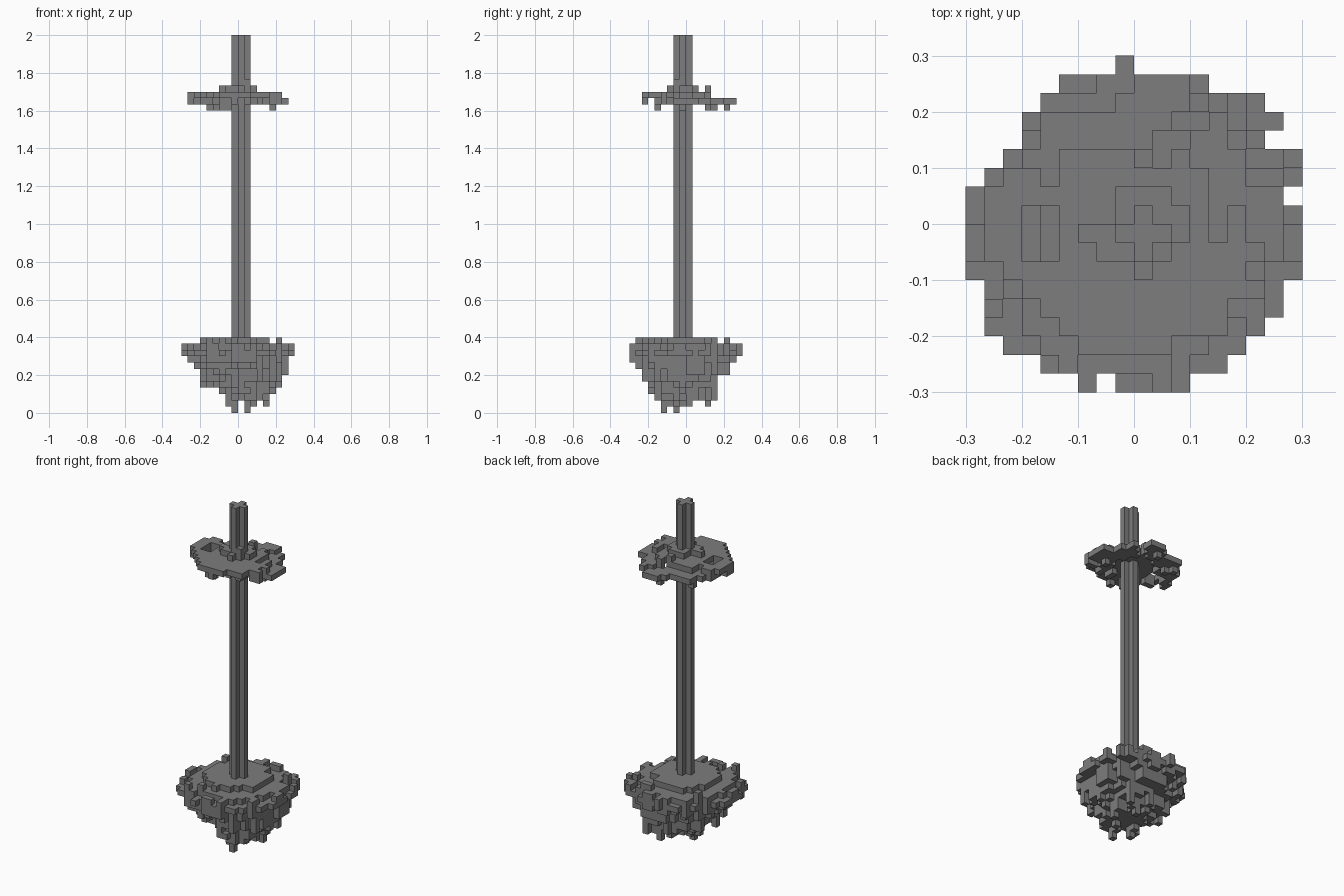
import bpy
import bmesh
import random
from mathutils import Vector

if "Cube" in bpy.data.objects:
    bpy.data.objects.remove(bpy.data.objects["Cube"], do_unlink=True)

CELL = 1 / 30          # edge of one block
HALF = 9               # blocks from the centre to the side
rng = random.Random(7)
jitter = {(i, j): rng.uniform(-1, 1) for i in range(18) for j in range(18)}

stone = bpy.data.materials.new("dark_grey")
stone.use_nodes = True
stone.diffuse_color = (0.205, 0.205, 0.205, 1)
stone.node_tree.nodes["Principled BSDF"].inputs["Base Color"].default_value = stone.diffuse_color


def add_object(name, bm):
    mesh = bpy.data.meshes.new(name)
    bm.to_mesh(mesh)
    bm.free()
    mesh.materials.append(stone)
    obj = bpy.data.objects.new(name, mesh)
    bpy.context.collection.objects.link(obj)
    return obj


def block_object(name, cells):
    """Skin a set of grid cells with only the exposed square faces."""
    bm = bmesh.new()
    corners = {}

    def vert(p):
        if p not in corners:
            i, j, k = p
            corners[p] = bm.verts.new(Vector((i - HALF, j - HALF, k)) * CELL)
        return corners[p]

    for cell in sorted(cells):
        for axis in range(3):
            u, v = (axis + 1) % 3, (axis + 2) % 3
            for side in (0, 1):
                near = list(cell)
                near[axis] += 2 * side - 1
                if tuple(near) in cells:
                    continue
                loop = []
                for du, dv in ((0, 0), (1, 0), (1, 1), (0, 1)):
                    p = list(cell)
                    p[axis] += side
                    p[u] += du
                    p[v] += dv
                    loop.append(vert(tuple(p)))
                bm.faces.new(loop if side else loop[::-1])
    return add_object(name, bm)


def radius(i, j, ci, cj):
    return ((i - ci) ** 2 + (j - cj) ** 2) ** 0.5


# Ragged outline of the rock: first and last block of each row, front to back
rows = [(8, 11), (4, 13), (2, 14), (1, 15), (1, 16), (1, 16), (0, 17), (0, 17), (0, 17),
        (0, 17), (0, 16), (1, 17), (2, 17), (3, 15), (3, 16), (4, 15), (5, 12), (8, 8)]
outline = {(i, j) for j, (a, b) in enumerate(rows) for i in range(a, b + 1)}
outline.add((6, 0))

# Rock underside: x and y extents of each layer, from the bottom up
layers = {2: (7, 14, 4, 13), 3: (6, 14, 3, 13), 4: (3, 15, 3, 14), 5: (3, 16, 2, 14),
          6: (3, 16, 2, 15), 7: (2, 16, 1, 15), 8: (1, 16, 0, 16)}
fullness = {2: 0.6, 3: 0.75, 4: 0.72, 5: 0.78, 6: 0.86, 7: 0.92, 8: 0.94}
rock = set()
for i, j in outline:
    noise = jitter[i, j]
    for k, (x0, x1, y0, y1) in layers.items():
        u = (2 * i - x0 - x1) / (x1 - x0 + 1)
        v = (2 * j - y0 - y1) / (y1 - y0 + 1)
        inside = x0 <= i <= x1 and y0 <= j <= y1
        if inside and u * u + v * v < fullness[k] + 0.28 * noise:
            rock.add((i, j, k))
    # Rim and the low mound that steps up to the pole
    rock.add((i, j, 9))
    reach = radius(i, j, 8.5, 8.5) + 0.5 * noise
    if reach < 7.2 or noise > 0.3:
        rock.add((i, j, 10))
    if reach < 5.2 or (reach > 7 and noise > 0.85 and 0 < i < 17 and 0 < j < 16):
        rock.add((i, j, 11))

# Rim ends on the sides and front
rock.update((i, j, 10) for i, j in ((0, 7), (0, 8), (17, 7), (17, 8), (8, 0), (9, 0)))
rock.update((i, 0, 8) for i in (9, 10))

# Hanging spikes under the rock
for i, j, low in ((8, 7, 0), (10, 5, 0), (7, 7, 1), (8, 8, 1), (10, 6, 1), (11, 7, 1),
                  (13, 13, 2), (13, 9, 1), (11, 12, 1), (3, 8, 4), (15, 8, 4)):
    rock.update((i, j, k) for k in range(low, 7))
block_object("floating_rock", rock)

# Pole: a cross-shaped profile extruded upward
bm = bmesh.new()
quarter = [(1.5, -0.5), (1.5, 0.5), (0.5, 0.5)]
profile = []
for turn in range(4):
    for x, y in quarter:
        for step in range(turn):
            x, y = -y, x
        profile.append(bm.verts.new(((x + 0.5) * CELL, (y - 0.5) * CELL, 11 * CELL)))
base = bm.faces.new(profile)
top = bmesh.ops.extrude_face_region(bm, geom=[base], use_keep_orig=True)["geom"]
bmesh.ops.translate(bm, verts=[g for g in top if isinstance(g, bmesh.types.BMVert)],
                    vec=(0, 0, 2 - 11 * CELL))
bmesh.ops.recalc_face_normals(bm, faces=bm.faces)
add_object("pole", bm)

# Ragged disc near the pole top: lower at the back, with a notch, a hole and a loose flap
disc = set()
for i, j in sorted(outline):
    noise = jitter[17 - i, j]
    reach = radius(i, j, 8.5, 8.5)
    flap = radius(i, j, 10.3, 14.8) < 2
    notch = abs(j - i - 2.5) < 0.7 and i + j > 20
    hole = radius(i, j, 3.6, 8) < 1.3
    corner = not (8 <= i + j <= 27 and abs(i - j) <= 10)
    if notch or hole or corner or not (1 <= i <= 16 and 2 <= j <= 16):
        continue
    if reach + 0.9 * noise > 7.2 and not flap:
        continue
    tilt = 1.3 * (8.5 - j) + 0.3 * (8.5 - i) + 3 * noise
    upper = (reach < 4.5 or tilt > -2) and not flap
    if upper:
        disc.add((i, j, 50))
    if not upper or (reach > 3.8 and tilt < 3.5):
        disc.add((i, j, 49))
    if radius(i, j, 9, 8) < 2.3 + 0.5 * noise:
        disc.add((i, j, 51))
    if reach > 4.5 and noise > 0.8:
        disc.update({(i, j, 48), (i, j, 49)})

# Small lumps on the disc and its outermost blocks
disc.update([(10, 8, 52), (10, 7, 52), (11, 8, 51), (6, 8, 51), (9, 12, 51), (9, 12, 50),
             (1, 9, 50), (1, 8, 50), (1, 10, 50), (16, 9, 49), (15, 9, 49), (13, 14, 49),
             (8, 2, 50), (8, 2, 49), (14, 8, 48), (14, 8, 49)])
block_object("upper_disc", disc)
